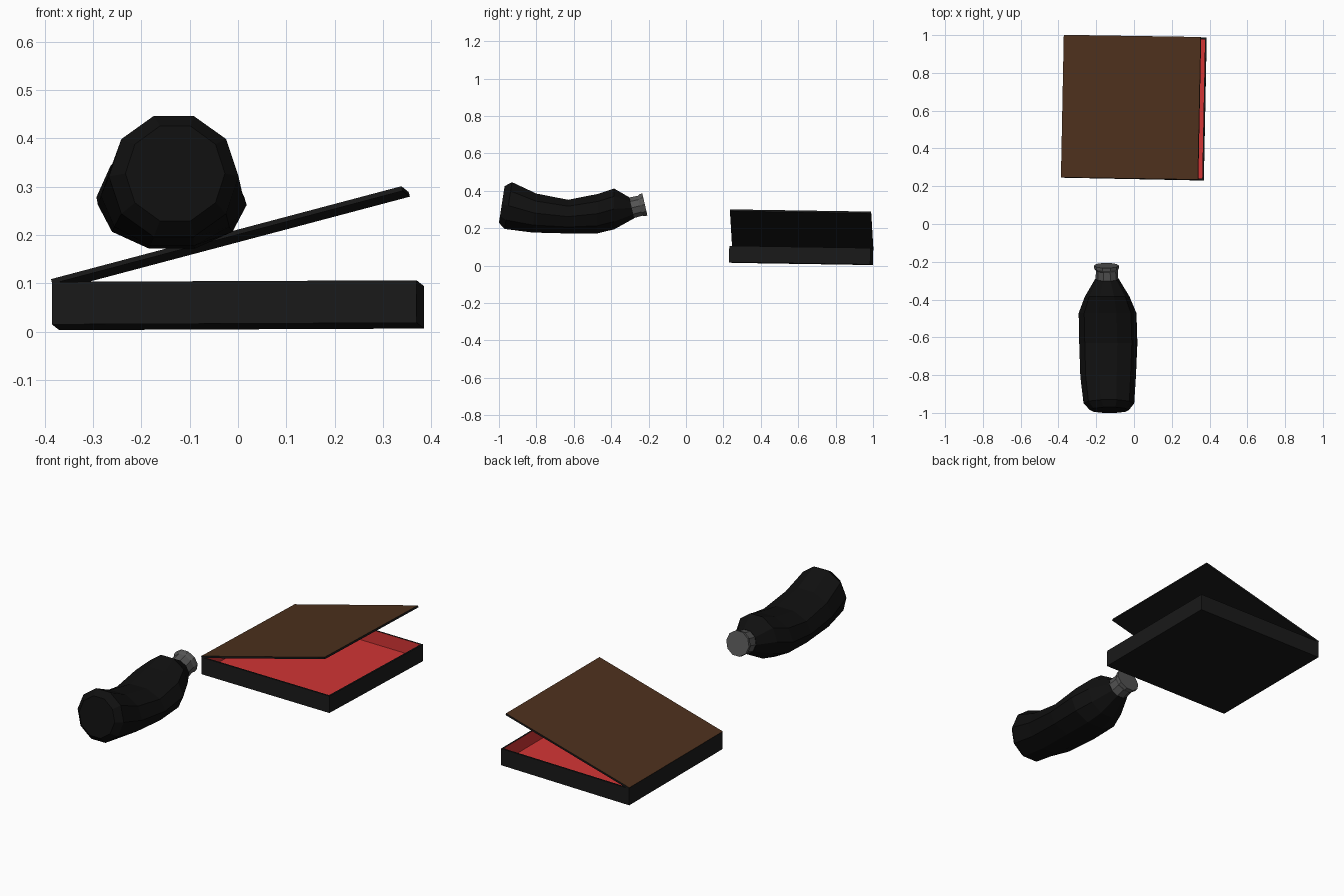
import bpy, bmesh
from math import sin, cos, pi, radians
from mathutils import Matrix, Vector

if "Cube" in bpy.data.objects:
    bpy.data.objects.remove(bpy.data.objects["Cube"])


def material(name, rgb):
    m = bpy.data.materials.new(name)
    m.diffuse_color = (*rgb, 1)
    m.use_nodes = True
    m.node_tree.nodes["Principled BSDF"].inputs["Base Color"].default_value = m.diffuse_color
    return m


BLACK = material("black", (0.01, 0.01, 0.01))
GLASS = material("dark_glass", (0.005, 0.005, 0.005))
RED = material("red", (0.65, 0.035, 0.035))
BROWN = material("brown", (0.075, 0.03, 0.012))
GREY = material("cap_grey", (0.09, 0.09, 0.09))


def finish(name, bm, mats, matrix=Matrix()):
    bmesh.ops.recalc_face_normals(bm, faces=bm.faces[:])
    mesh = bpy.data.meshes.new(name)
    bm.to_mesh(mesh)
    bm.free()
    for m in mats:
        mesh.materials.append(m)
    ob = bpy.data.objects.new(name, mesh)
    ob.matrix_world = matrix
    bpy.context.collection.objects.link(ob)
    return ob


def box(size, center):
    bm = bmesh.new()
    bmesh.ops.create_cube(bm, size=1, matrix=Matrix.Translation(center) @ Matrix.Diagonal((*size, 1)))
    bm.normal_update()
    return bm, next(f for f in bm.faces if f.normal.z > 0.9)


def loft(name, rings, mat, sides=10):
    """Skin closed rings along y: (x, y, z, half width, half height, lean)."""
    bm = bmesh.new()
    loops = []
    for x, y, z, rx, rz, lean in rings:
        loop = []
        for i in range(sides):
            a = 2 * pi * i / sides
            dz = rz * sin(a) / cos(pi / sides / 1)
            if sides == 10:
                dz = rz * sin(a) / sin(radians(72))
            loop.append(bm.verts.new((x + rx * cos(a), y + lean * dz, z + dz)))
        loops.append(loop)
    for a, b in zip(loops, loops[1:]):
        for i in range(sides):
            j = (i + 1) % sides
            bm.faces.new((a[i], a[j], b[j], b[i]))
    bm.faces.new(loops[0])
    bm.faces.new(loops[-1])
    return finish(name, bm, [mat])


# Shared placement of the slightly tilted case
S, H = 0.755, 0.088
place = (Matrix.Translation((0, 0.615, 0.0105)) @ Matrix.Rotation(radians(-1.15), 4, 'Z')
         @ Matrix.Rotation(radians(-0.9), 4, 'X') @ Matrix.Rotation(radians(-0.25), 4, 'Y'))

# Open tray with red lining
bm, top = box((S, S, H), (0, 0, H / 2))
bmesh.ops.inset_region(bm, faces=[top], thickness=0.012)
walls = bmesh.ops.extrude_discrete_faces(bm, faces=[top])["faces"]
floor = walls[0]
bmesh.ops.translate(bm, verts=floor.verts[:], vec=(0, 0, -0.07))
floor.material_index = 1
for e in floor.edges:
    for f in e.link_faces:
        f.material_index = 1
finish("tray", bm, [BLACK, RED], place)

# Hinged lid, brown on its upper face
bm, top = box((0.75, S, 0.01), (0.375, 0, 0.005))
top.material_index = 1
finish("lid", bm, [BLACK, BROWN],
       place @ Matrix.Translation((-S / 2 + 0.001, 0, H - 0.004)) @ Matrix.Rotation(radians(-14.6), 4, 'Y'))

# Bent, squashed ten-sided bottle
loft("bottle", [
    (-0.130, -0.985, 0.327, 0.103, 0.098, 0.155),
    (-0.133, -0.950, 0.321, 0.134, 0.125, 0.16),
    (-0.137, -0.810, 0.281, 0.147, 0.104, 0.10),
    (-0.136, -0.630, 0.262, 0.154, 0.090, 0.0),
    (-0.140, -0.472, 0.278, 0.153, 0.105, 0.0),
    (-0.142, -0.384, 0.303, 0.118, 0.109, 0.0),
    (-0.143, -0.290, 0.309, 0.062, 0.056, -0.23),
], GLASS)

# Neck and flared cap
loft("cap", [
    (-0.143, -0.291, 0.309, 0.060, 0.055, -0.23),
    (-0.144, -0.246, 0.320, 0.058, 0.053, -0.23),
    (-0.146, -0.235, 0.323, 0.066, 0.059, -0.23),
    (-0.146, -0.220, 0.327, 0.066, 0.059, -0.23),
], GREY)
